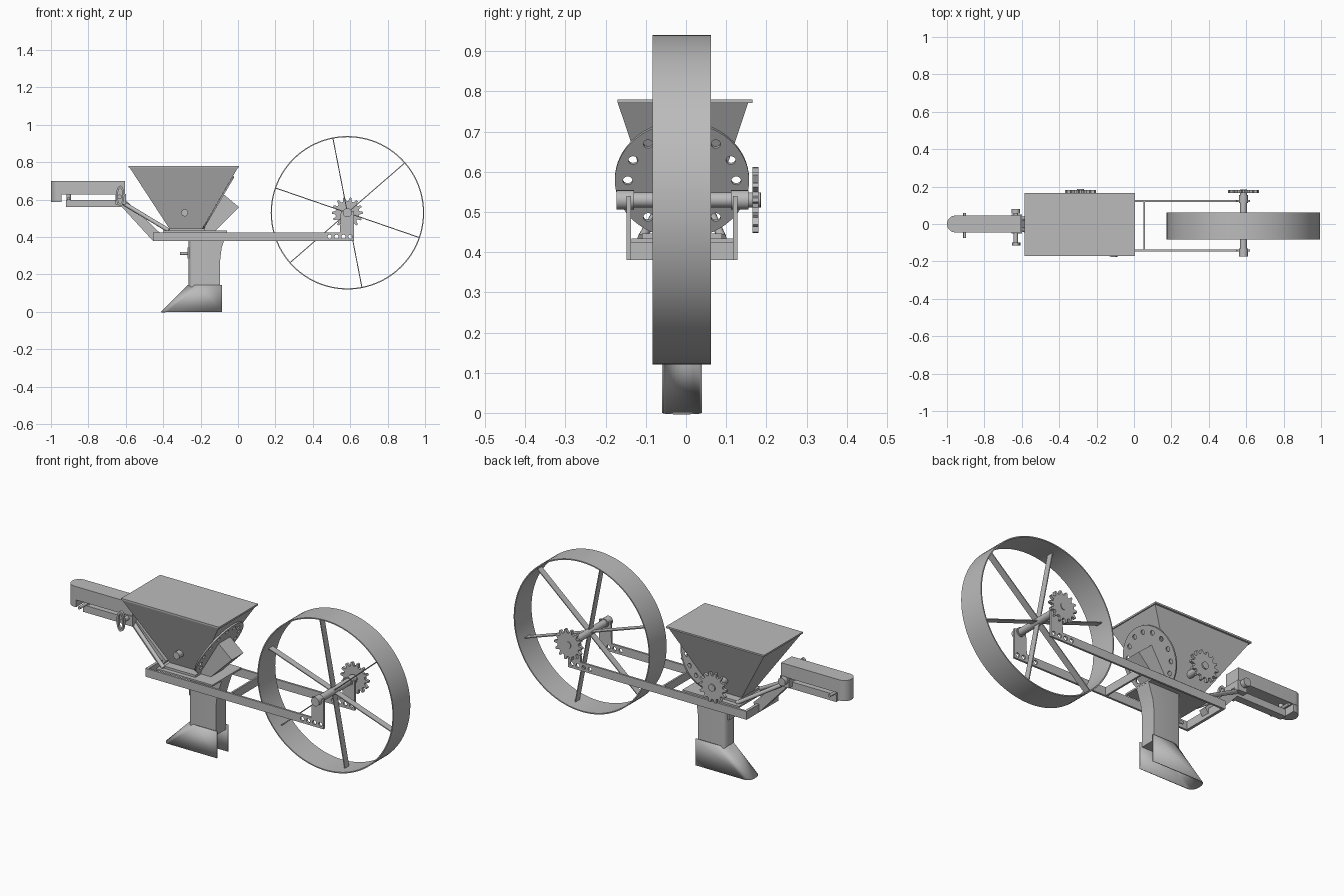
import bpy, bmesh, math
from mathutils import Matrix, Vector

cube = bpy.data.objects.get("Cube")
if cube:
    bpy.data.objects.remove(cube, do_unlink=True)

steel = bpy.data.materials.new("steel_grey")
GREY = (0.5, 0.5, 0.5, 1)
steel.diffuse_color = GREY
steel.use_nodes = True
steel.node_tree.nodes["Principled BSDF"].inputs["Base Color"].default_value = GREY

MID = -0.01                                   # centre line of wheel and hopper
AXLE = (0.585, 0.53)
FEED = (-0.285, 0.53)
XZ = Matrix.Rotation(math.pi / 2, 4, 'X')     # profile drawn in x, z


def finish(name, bm):
    bmesh.ops.remove_doubles(bm, verts=bm.verts, dist=1e-5)
    bmesh.ops.recalc_face_normals(bm, faces=bm.faces)
    mesh = bpy.data.meshes.new(name)
    bm.to_mesh(mesh)
    bm.free()
    mesh.materials.append(steel)
    ob = bpy.data.objects.new(name, mesh)
    bpy.context.collection.objects.link(ob)
    bpy.ops.object.select_all(action='DESELECT')
    ob.select_set(True)
    bpy.context.view_layer.objects.active = ob
    bpy.ops.object.shade_smooth_by_angle(angle=math.radians(35))
    return ob


def circle(cx, cy, r, n=32):
    return [(cx + r * math.cos(i * math.tau / n), cy + r * math.sin(i * math.tau / n)) for i in range(n)]


def plate(name, loops, thick, matrix):
    """Flat outline with holes, thickened evenly about its plane."""
    cu = bpy.data.curves.new(name, 'CURVE')
    cu.dimensions = '2D'
    cu.fill_mode = 'BOTH'
    cu.extrude = thick / 2
    for loop in loops:
        sp = cu.splines.new('POLY')
        sp.points.add(len(loop) - 1)
        for p, (x, y) in zip(sp.points, loop):
            p.co = (x, y, 0, 1)
        sp.use_cyclic_u = True
    tmp = bpy.data.objects.new(name + "_curve", cu)
    bpy.context.collection.objects.link(tmp)
    deps = bpy.context.evaluated_depsgraph_get()
    mesh = bpy.data.meshes.new_from_object(tmp.evaluated_get(deps))
    bm = bmesh.new()
    bm.from_mesh(mesh)
    bpy.data.objects.remove(tmp)
    bpy.data.meshes.remove(mesh)
    bm.transform(matrix)
    return finish(name, bm)


def side_plate(name, loops, y0, y1):
    return plate(name, loops, y1 - y0, Matrix.Translation((0, (y0 + y1) / 2, 0)) @ XZ)


def box(name, x0, x1, y0, y1, z0, z1):
    bm = bmesh.new()
    size = Matrix.Diagonal((x1 - x0, y1 - y0, z1 - z0, 1))
    centre = Matrix.Translation(((x0 + x1) / 2, (y0 + y1) / 2, (z0 + z1) / 2))
    bmesh.ops.create_cube(bm, size=1, matrix=centre @ size)
    return finish(name, bm)


def rod(name, a, b, r, n=24):
    a, b = Vector(a), Vector(b)
    m = Matrix.Translation((a + b) / 2) @ (b - a).to_track_quat('Z', 'Y').to_matrix().to_4x4()
    bm = bmesh.new()
    bmesh.ops.create_cone(bm, cap_ends=True, segments=n, radius1=r, radius2=r, depth=(b - a).length, matrix=m)
    return finish(name, bm)


def cross_rod(name, at, y0, y1, r):
    return rod(name, (at[0], y0, at[1]), (at[0], y1, at[1]), r)


def loft(name, rings, closed):
    bm = bmesh.new()
    rows = [[bm.verts.new(p) for p in ring] for ring in rings]
    n = len(rows[0])
    for low, high in zip(rows, rows[1:]):
        for i in range(n if closed else n - 1):
            j = (i + 1) % n
            bm.faces.new((low[i], low[j], high[j], high[i]))
    if closed:
        bm.faces.new(rows[0])
        bm.faces.new(rows[-1])
    return finish(name, bm)


def u_ring(nose, round_x, back, half, z):
    """Plan outline with a rounded nose on -x and an end at back."""
    arc = [(nose + round_x - round_x * math.cos(t), MID + half * math.sin(t), z)
           for t in (math.pi * (i / 14 - 0.5) for i in range(15))]
    return [(back, MID - half, z)] + arc + [(back, MID + half, z)]


def sprocket(name, at, y0, y1):
    pts = []
    teeth = 14
    for i in range(teeth):
        for offset, r in ((-0.32, 0.064), (-0.13, 0.083), (0.13, 0.083), (0.32, 0.064)):
            t = (i + offset) * math.tau / teeth
            pts.append((at[0] + r * math.cos(t), at[1] + r * math.sin(t)))
    return side_plate(name, [pts, circle(*at, 0.015)], y0, y1)


# Ground wheel
side_plate("wheel_rim", [circle(*AXLE, 0.41, 96), circle(*AXLE, 0.404, 96)], MID - 0.073, MID + 0.072)
for i in range(6):
    t = math.radians(41 + 60 * i)
    spoke = box("wheel_spoke", 0, 0.406, -0.018, 0.018, -0.0025, 0.0025)
    spoke.matrix_world = Matrix.Translation((AXLE[0], MID, AXLE[1])) @ Matrix.Rotation(-t, 4, 'Y')
cross_rod("wheel_axle", AXLE, -0.17, 0.185, 0.019)
for y0, y1 in ((-0.173, -0.13), (0.112, 0.155)):
    cross_rod("axle_bearing", AXLE, y0, y1, 0.024)
sprocket("drive_sprocket", AXLE, 0.165, 0.181)

# Frame rails with upright axle brackets and bolt holes
rail = [(-0.455, 0.38), (0.62, 0.38), (0.62, 0.54), (0.55, 0.54), (0.545, 0.425), (-0.455, 0.425)]
holes = [circle(x, 0.402, 0.011, 16) for x in (0.49, 0.527, 0.564, 0.6)]
for y in (-0.148, 0.117):
    side_plate("frame_rail", [rail] + holes, y, y + 0.011)
box("front_crossbar", 0.05, 0.06, -0.14, 0.12, 0.38, 0.425)
box("rear_crossbar", -0.455, -0.44, -0.14, 0.12, 0.38, 0.425)
box("base_plate", -0.4, -0.06, -0.135, 0.117, 0.425, 0.434)
box("hopper_flange", -0.37, -0.18, -0.11, 0.09, 0.434, 0.446)

# Hopper with lid
def hopper_ring(x0, x1, y0, y1, z):
    return [(x0, y0, z), (x1, y0, z), (x1, y1, z), (x0, y1, z)]


loft("hopper", [hopper_ring(-0.357, -0.2, -0.055, 0.04, 0.43),
                hopper_ring(-0.58, 0, -0.17, 0.155, 0.772)], True)
box("hopper_lid", -0.585, 0.005, -0.17, 0.165, 0.771, 0.78)

# Slanted metering disc on the hopper wall
slope = Vector((0.506, 0, 0.862))
normal = Vector((0.862, 0, -0.506))
centre = Vector((-0.107, MID, 0.58))
tilt = Matrix.Identity(4)
for col, v in enumerate((Vector((0, 1, 0)), slope, normal, centre)):
    for row in range(3):
        tilt[row][col] = v[row]
seed_holes = [circle(0.135 * math.cos(t), 0.135 * math.sin(t), 0.012, 16)
              for t in (i * math.tau / 14 for i in range(14))]
plate("metering_disc", [circle(0, 0, 0.167, 64)] + seed_holes, 0.008, tilt)
side_plate("disc_housing", [[(-0.09, 0.64), (0.005, 0.56), (-0.13, 0.425), (-0.2, 0.425)]], -0.06, 0.04)
cross_rod("feed_shaft", FEED, -0.125, 0.187, 0.019)
sprocket("feed_sprocket", FEED, 0.165, 0.181)

# Seed tube and furrow opener
loft("seed_tube", [u_ring(-0.265, 0.02, back, 0.044, z) for z, back in
                   ((0.12, -0.095), (0.28, -0.095), (0.34, -0.088), (0.39, -0.072), (0.427, -0.06))], True)
shoe = loft("furrow_opener", [u_ring(-0.412, 0.03, -0.085, 0.05, 0), u_ring(-0.267, 0.065, -0.085, 0.05, 0.145)], False)
sol = shoe.modifiers.new("sheet", 'SOLIDIFY')
sol.thickness = 0.005
rod("tube_bolt", (-0.31, MID, 0.312), (-0.25, MID, 0.312), 0.008)
box("tube_clip", -0.27, -0.26, MID - 0.025, MID + 0.025, 0.285, 0.345)

# Sloping handle arms
side_plate("handle_arm", [[(-0.455, 0.38), (-0.42, 0.425), (-0.6, 0.598), (-0.62, 0.56)]], -0.022, 0.022)
for side in (-1, 1):
    rod("arm_brace", (-0.37, MID + side * 0.1, 0.435), (-0.61, side * 0.025, 0.58), 0.011, 12)
box("handle_bar", -0.92, -0.6, -0.02, 0.02, 0.56, 0.598)


# Handle grip with rounded end
def rounded(x0, x1, half):
    arc = [(x0 + half + half * math.cos(t), half * math.sin(t))
           for t in (math.pi * (0.5 + i / 20) for i in range(21))]
    return [(x1, half)] + arc + [(x1, -half)]


plate("handle_grip", [rounded(-1, -0.605, 0.045)], 0.073, Matrix.Translation((0, 0, 0.6635)))
plate("grip_end", [rounded(-0.999, -0.945, 0.044)], 0.11, Matrix.Translation((0, 0, 0.642)))
cross_rod("rear_pin", (-0.905, 0.605), -0.075, 0.06, 0.008)
rod("rear_pin_post", (-0.905, 0, 0.57), (-0.905, 0, 0.64), 0.012)

# Hinge pin with pull ring
cross_rod("hinge_pin", (-0.632, 0.615), -0.1, 0.075, 0.012)
cross_rod("hinge_nut", (-0.632, 0.615), 0.055, 0.08, 0.022)
box("hinge_bracket", -0.655, -0.6, -0.05, 0.05, 0.575, 0.63)
outer = [(-0.63 + x, 0.62 + z) for x, z in ((0.4 * px, pz) for px, pz in circle(0, 0, 0.055))]
inner = [(-0.63 + x, 0.62 + z) for x, z in ((0.3 * px, pz) for px, pz in circle(0, 0, 0.042))]
side_plate("pull_ring", [outer, inner], -0.115, -0.1)
